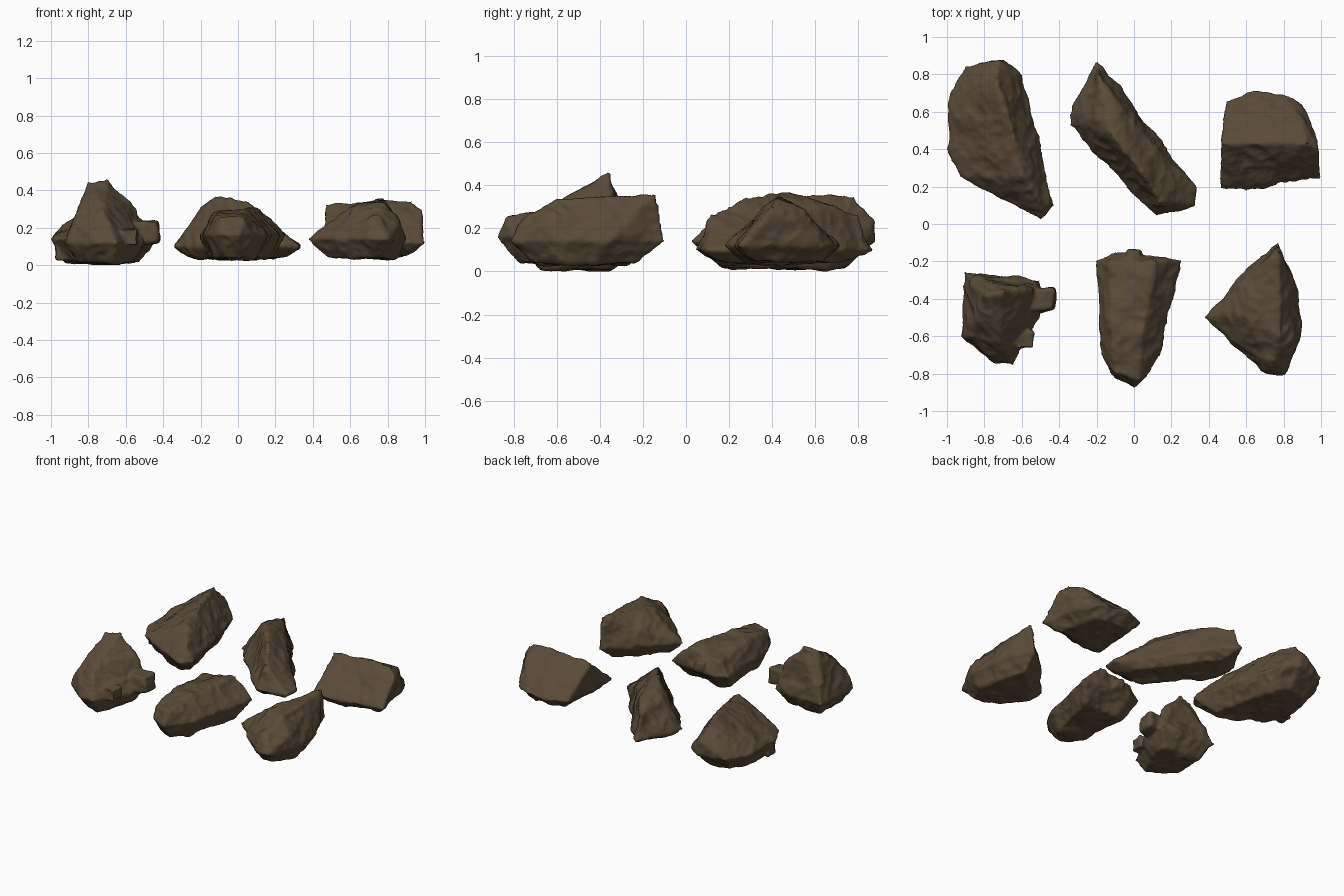
import bpy
import bmesh
from mathutils import Vector, noise

cube = bpy.data.objects.get("Cube")
if cube:
    bpy.data.objects.remove(cube, do_unlink=True)

# One earthy brown for every rock
stone = bpy.data.materials.new("brown_stone")
stone.use_nodes = True
colour = (.1, .07, .04, 1)
stone.diffuse_color = colour
shader = next(n for n in stone.node_tree.nodes if n.type == 'BSDF_PRINCIPLED')
shader.inputs["Base Color"].default_value = colour
shader.inputs["Roughness"].default_value = .9


def add_hull(bm, corners):
    """Add the convex hull of the corner points as a closed chunk."""
    verts = [bm.verts.new(corner) for corner in corners]
    result = bmesh.ops.convex_hull(bm, input=verts)
    spare = {item for item in result["geom_interior"] + result["geom_unused"]
             if isinstance(item, bmesh.types.BMVert)}
    bmesh.ops.delete(bm, geom=list(spare), context='VERTS')


def weather(mesh):
    """Push the surface in and out for lumps, cracks and fine grain."""
    normals = [vert.normal.copy() for vert in mesh.vertices]
    for vert, normal in zip(mesh.vertices, normals):
        place = vert.co.copy()
        swelling = .015 * noise.noise(place * 7)
        dents = .015 * abs(noise.noise(place * 11 + Vector((3, 5, 7))))
        grain = .003 * noise.fractal(place * 26, .8, 2, 3)
        vert.co = place + normal * (.008 + swelling - dents + grain)
        vert.co.z = max(vert.co.z, 0)


def rock(name, outline, crags, rim, base, knobs=()):
    """Hull a plan outline, a smaller foot and crag points, then wear it down."""
    bm = bmesh.new()
    middle = sum((Vector(point) for point in outline), Vector((0, 0))) / len(outline)
    edge = [Vector(point).to_3d() + Vector((0, 0, rim)) for point in outline]
    foot = [middle.lerp(Vector(point), .7).to_3d() + Vector((0, 0, base))
            for point in outline]
    add_hull(bm, edge + foot + [Vector(point) for point in crags])

    # Knobs that taper out of the main mass
    core = middle.to_3d() + Vector((0, 0, rim))
    signs = (-1, 1)
    for x, y, z, radius in knobs:
        corners = [Vector((x, y, z)) + radius * Vector((i, j, k)).normalized()
                   for i in signs for j in signs for k in signs]
        add_hull(bm, corners + [core])
    bmesh.ops.recalc_face_normals(bm, faces=bm.faces)
    mesh = bpy.data.meshes.new(name)
    bm.to_mesh(mesh)
    bm.free()
    obj = bpy.data.objects.new(name, mesh)
    bpy.context.collection.objects.link(obj)

    # Fuse the chunks and round the edges
    remesh = obj.modifiers.new("fuse", 'REMESH')
    remesh.mode = 'VOXEL'
    remesh.voxel_size = .01
    smooth = obj.modifiers.new("wear", 'SMOOTH')
    smooth.factor = .5
    smooth.iterations = 7
    graph = bpy.context.evaluated_depsgraph_get()
    worn = bpy.data.meshes.new_from_object(obj.evaluated_get(graph))
    obj.modifiers.clear()
    obj.data = worn
    bpy.data.meshes.remove(mesh)
    worn.name = name
    weather(worn)
    worn.materials.clear()
    worn.materials.append(stone)
    worn.polygons.foreach_set("use_smooth", [True] * len(worn.polygons))


# Peaked block with a side arm
rock("front_right_rock", rim=.12, base=.02,
     outline=[(-.9, -.26), (-.7, -.28), (-.5, -.3), (-.52, -.5),
              (-.65, -.75), (-.75, -.74), (-.92, -.6)],
     crags=[(-.8, -.38, .44), (-.7, -.36, .45), (-.55, -.35, .3),
            (-.86, -.6, .25), (-.72, -.64, .29), (-.7, -.4, 0)],
     knobs=[(-.48, -.4, .18, .1), (-.58, -.62, .15, .07)])

# Long low wedge with its front end lifted
rock("front_middle_rock", rim=.16, base=.04,
     outline=[(-.2, -.2), (-.1, -.15), (.25, -.2), (.13, -.7),
              (.07, -.82), (0, -.87), (-.1, -.83), (-.17, -.7)],
     crags=[(-.13, -.2, .25), (.12, -.2, .3), (.04, -.6, .29),
            (-.12, -.6, .28), (.03, -.83, .25), (-.1, -.8, .25)],
     knobs=[(0, -.18, .2, .06)])

# Fan-shaped rock with a high ridge
rock("front_left_rock", rim=.14, base=.04,
     outline=[(.38, -.5), (.55, -.3), (.77, -.1), (.87, -.35),
              (.9, -.6), (.8, -.8), (.7, -.8), (.6, -.7)],
     crags=[(.77, -.15, .35), (.78, -.6, .33), (.6, -.5, .31),
            (.5, -.47, .24), (.73, -.76, .24), (.86, -.65, .23)])

# Largest rock, a sharp ridge tapering to the front
rock("back_right_rock", rim=.14, base=.02,
     outline=[(-1, .4), (-.98, .7), (-.9, .84), (-.7, .87), (-.6, .8),
              (-.43, .1), (-.5, .03), (-.8, .2), (-.93, .25)],
     crags=[(-.74, .78, .35), (-.65, .5, .35), (-.6, .25, .31),
            (-.72, .86, .24), (-.5, .12, .23)],
     knobs=[(-.93, .4, .07, .07)])

# Slanting block, tall and blunt at the back, thin at the front
rock("back_middle_rock", rim=.1, base=.04,
     outline=[(-.34, .53), (-.32, .63), (-.2, .86), (-.1, .76), (.22, .32),
              (.32, .2), (.32, .1), (.12, .04), (-.1, .32)],
     crags=[(-.19, .8, .26), (-.2, .55, .31), (-.12, .48, .37),
            (-.1, .65, .3), (.04, .28, .34), (.14, .12, .26), (.12, .4, .23)])

# Blunt prism with its ridge running sideways
rock("back_left_rock", rim=.12, base=.05,
     outline=[(.47, .2), (.6, .18), (.99, .25), (.9, .64), (.8, .7),
              (.6, .7), (.5, .65)],
     crags=[(.47, .43, .32), (.93, .43, .35), (.99, .4, .3), (.9, .55, .28)])
